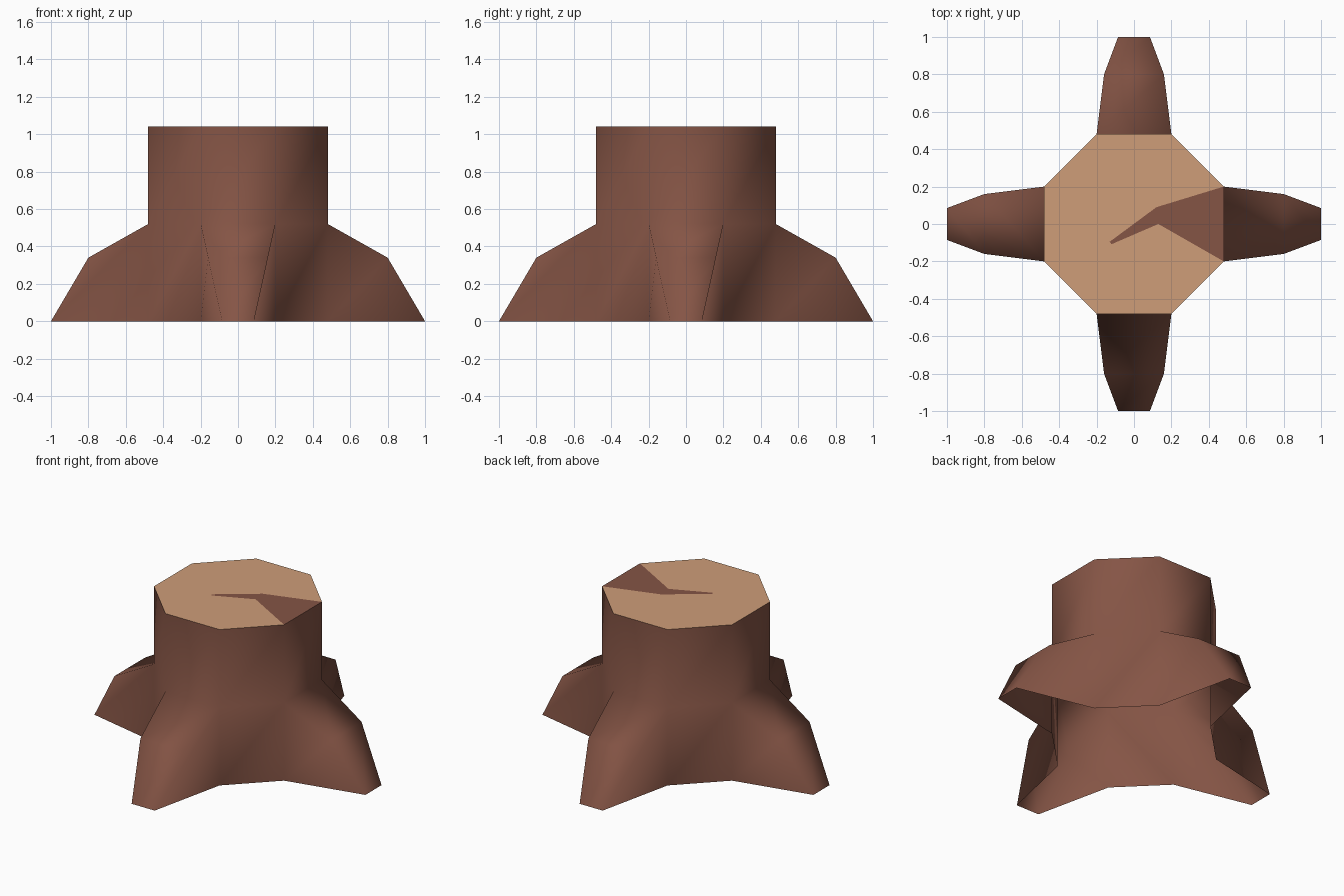
import bpy, bmesh
from mathutils import Matrix, Vector
from math import radians

if "Cube" in bpy.data.objects:
    bpy.data.objects.remove(bpy.data.objects["Cube"])

H = 1.04                      # stump height
A, B = 0.48, 0.20             # octagon corner coordinates


def material(name, rgb):
    m = bpy.data.materials.new(name)
    m.diffuse_color = (*rgb, 1)
    m.use_nodes = True
    m.node_tree.nodes["Principled BSDF"].inputs["Base Color"].default_value = m.diffuse_color
    return m


bark = material("bark brown", (0.235, 0.09, 0.06))
wood = material("cut wood tan", (0.62, 0.34, 0.19))


def finish(bm, name, mats, smooth):
    for f in bm.faces:
        f.smooth = smooth
    me = bpy.data.meshes.new(name)
    bm.to_mesh(me)
    bm.free()
    for m in mats:
        me.materials.append(m)
    ob = bpy.data.objects.new(name, me)
    bpy.context.collection.objects.link(ob)
    return ob


# Bark shell: one quarter (root on +x plus diagonal wall), repeated four times
root_profile = [(A, B, 0.52), (0.80, 0.16, 0.34), (1.0, 0.085, 0.0)]
bm = bmesh.new()
for k in range(4):
    rot = Matrix.Rotation(radians(90 * k), 3, 'Z')

    def face(*pts):
        bm.faces.new([bm.verts.new(rot @ Vector(p)) for p in pts])

    left = root_profile
    right = [(x, -y, z) for x, y, z in root_profile]
    # trunk wall above the root
    face(right[0], left[0], (A, B, H), (A, -B, H))
    # root ridge
    for i in range(2):
        face(right[i + 1], left[i + 1], left[i], right[i])
    # root flanks
    face((A, -B, 0), right[2], right[1], right[0])
    face(left[0], left[1], left[2], (A, B, 0))
    # diagonal trunk wall, full height
    face((A, B, 0), (B, A, 0), (B, A, 0.52), (A, B, 0.52))
    face((A, B, 0.52), (B, A, 0.52), (B, A, H), (A, B, H))
bmesh.ops.remove_doubles(bm, verts=bm.verts, dist=0.001)
finish(bm, "stump_bark", [bark], True)

# Cut top with a bark-coloured crack running to the +x side
bm = bmesh.new()
rim = [(A, B), (B, A), (-B, A), (-A, B), (-A, -B), (-B, -A), (B, -A), (A, -B)]
crack = [(0.13, 0.0), (-0.12, -0.108), (-0.13, -0.095), (0.12, 0.09)]
rim_v = [bm.verts.new((x, y, H)) for x, y in rim]
crack_v = [bm.verts.new((x, y, H)) for x, y in crack]
top = bm.faces.new(rim_v + crack_v)
split = bm.faces.new([rim_v[7], rim_v[0]] + crack_v[::-1])
split.material_index = 1
bm.normal_update()
for f in bm.faces:
    if f.normal.z < 0:
        f.normal_flip()
bmesh.ops.triangulate(bm, faces=bm.faces[:])
finish(bm, "stump_cut_top", [wood, bark], False)
